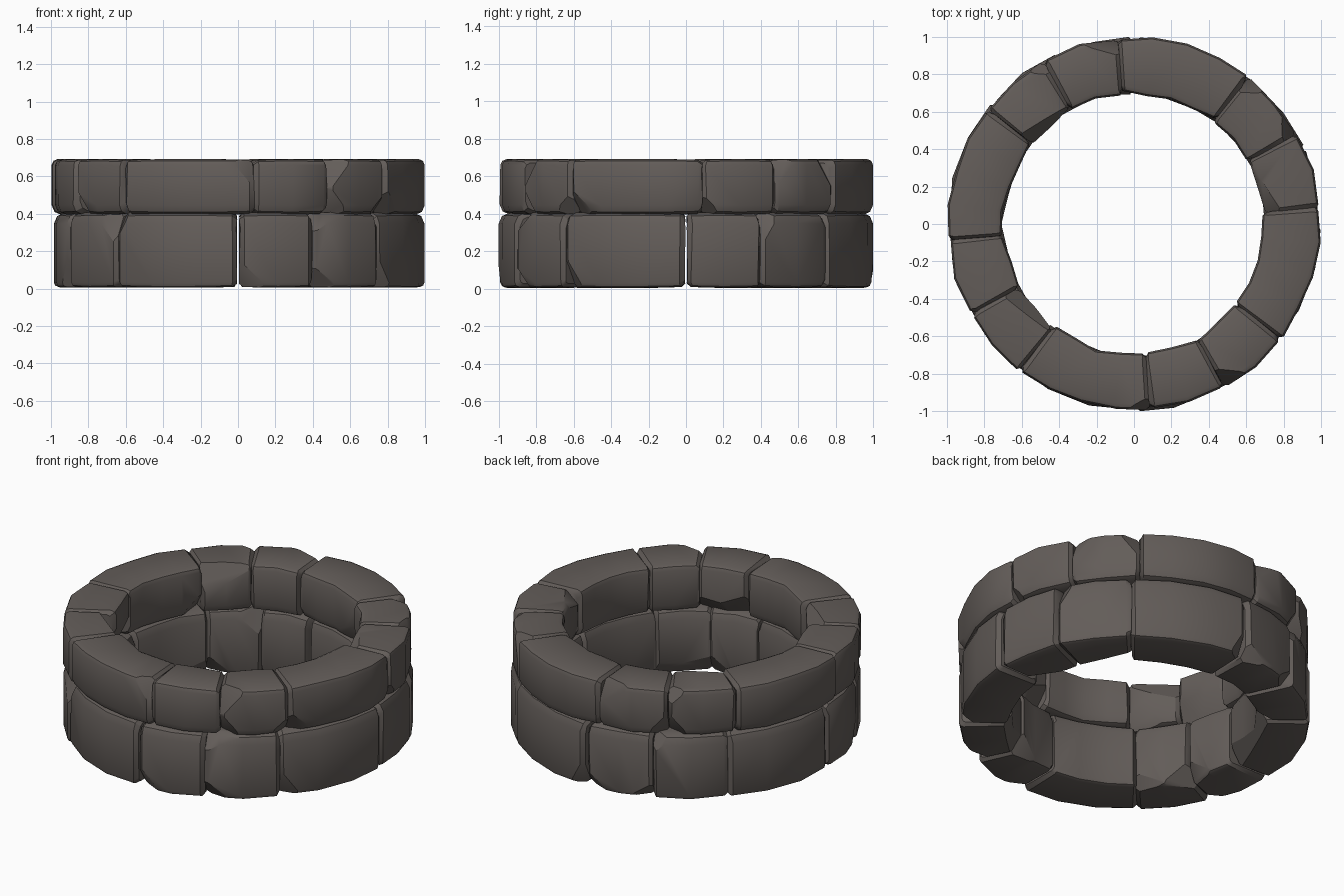
import bpy, bmesh, math, random
from mathutils import Vector

if "Cube" in bpy.data.objects:
    bpy.data.objects.remove(bpy.data.objects["Cube"])

random.seed(7)

stone_mat = bpy.data.materials.new("warm_grey_stone")
stone_mat.diffuse_color = (0.125, 0.109, 0.100, 1)
stone_mat.use_nodes = True
stone_mat.node_tree.nodes["Principled BSDF"].inputs["Base Color"].default_value = stone_mat.diffuse_color


def polar(r, deg, z):
    a = math.radians(deg)
    return Vector((r * math.cos(a), r * math.sin(a), z))


def section(r0, r1, z0, z1, b, t, grow):
    """Chamfered cross-section (radius, z); b / t = lower / upper edge cut, grow < 0 shrinks it."""
    r0, r1, z0, z1 = r0 - grow, r1 + grow, z0 - grow, z1 + grow
    pts = []
    for r, z, c, sr, sz in ((r0, z0, b, 1, 1), (r1, z0, b, -1, 1),
                            (r1, z1, t, -1, -1), (r0, z1, t, 1, -1)):
        corner = [(r, z + sz * c), (r + sr * c * .3, z + sz * c * .3), (r + sr * c, z)]
        pts += corner if sr * sz > 0 else corner[::-1]
    return pts


def chip(bm, point, normal):
    """Slice a corner off the stone and close the cut."""
    res = bmesh.ops.bisect_plane(bm, geom=bm.verts[:] + bm.edges[:] + bm.faces[:],
                                 plane_co=point, plane_no=normal, clear_outer=True)
    edges = [e for e in res["geom_cut"] if isinstance(e, bmesh.types.BMEdge)]
    bmesh.ops.holes_fill(bm, edges=edges)


def stone(name, a0, a1, r0, r1, z0, z1, b, t, chips):
    bm = bmesh.new()
    n = max(2, round((a1 - a0) / 12))
    # end rings are shrunk so neighbouring stones meet in a worn groove
    stations = [(a0, -0.022), (a0 + 1.3, -0.004)]
    stations += [(a0 + (a1 - a0) * i / n, 0) for i in range(1, n)]
    stations += [(a1 - 1.3, -0.004), (a1, -0.022)]
    rings = []
    for ang, grow in stations:
        dr = random.uniform(-0.012, 0.006)
        di = random.uniform(-0.012, 0.012)
        ring = []
        for r, z in section(r0 + di, r1 + dr, z0, z1, b, t, grow):
            ring.append(bm.verts.new(polar(r, ang + random.uniform(-.3, .3), z)))
        rings.append(ring)
    for p, q in zip(rings, rings[1:]):
        for i in range(len(p)):
            j = (i + 1) % len(p)
            bm.faces.new((p[i], p[j], q[j], q[i]))
    bm.faces.new(rings[0][::-1])
    bm.faces.new(rings[-1])
    bmesh.ops.recalc_face_normals(bm, faces=bm.faces[:])

    # broken corners at random ends, inside or outside, top or bottom
    corners = [(e, s, h) for e in (-1, 1) for s in (-1, 1) for h in (-1, 1)]
    for e, s, h in random.sample(corners, chips):
        ang = a1 if e > 0 else a0
        corner = polar(r1 if s > 0 else r0, ang, z1 if h > 0 else z0)
        tangent = polar(1, ang + 90, 0) * e
        normal = (polar(1, ang, 0) * s * random.uniform(.8, 1.3)
                  + tangent * random.uniform(.4, .9)
                  + Vector((0, 0, h)) * random.uniform(.5, 1)).normalized()
        chip(bm, corner - normal * random.uniform(.06, .085), normal)
    bmesh.ops.recalc_face_normals(bm, faces=bm.faces[:])

    mesh = bpy.data.meshes.new(name)
    bm.to_mesh(mesh)
    bm.free()
    mesh.materials.append(stone_mat)
    ob = bpy.data.objects.new(name, mesh)
    bpy.context.collection.objects.link(ob)
    bpy.ops.object.select_all(action='DESELECT')
    ob.select_set(True)
    bpy.context.view_layer.objects.active = ob
    bpy.ops.object.shade_smooth_by_angle(angle=math.radians(32))


# each course repeats three stones (short, short, long) in every quarter
courses = (("lower_stone", (0.5, 24, 49, 89.5), 0.70, 1.0, 0.005, 0.41, 0.025, 0.06),
           ("upper_stone", (5, 29, 52, 95), 0.695, 1.0, 0.395, 0.692, 0.05, 0.03))
for name, joints, r0, r1, z0, z1, b, t in courses:
    for quarter in range(4):
        for k in range(3):
            stone(f"{name}_{quarter * 3 + k + 1}", joints[k] + 90 * quarter,
                  joints[k + 1] + 90 * quarter, r0, r1, z0, z1, b, t, (2, 3, 1)[k])
